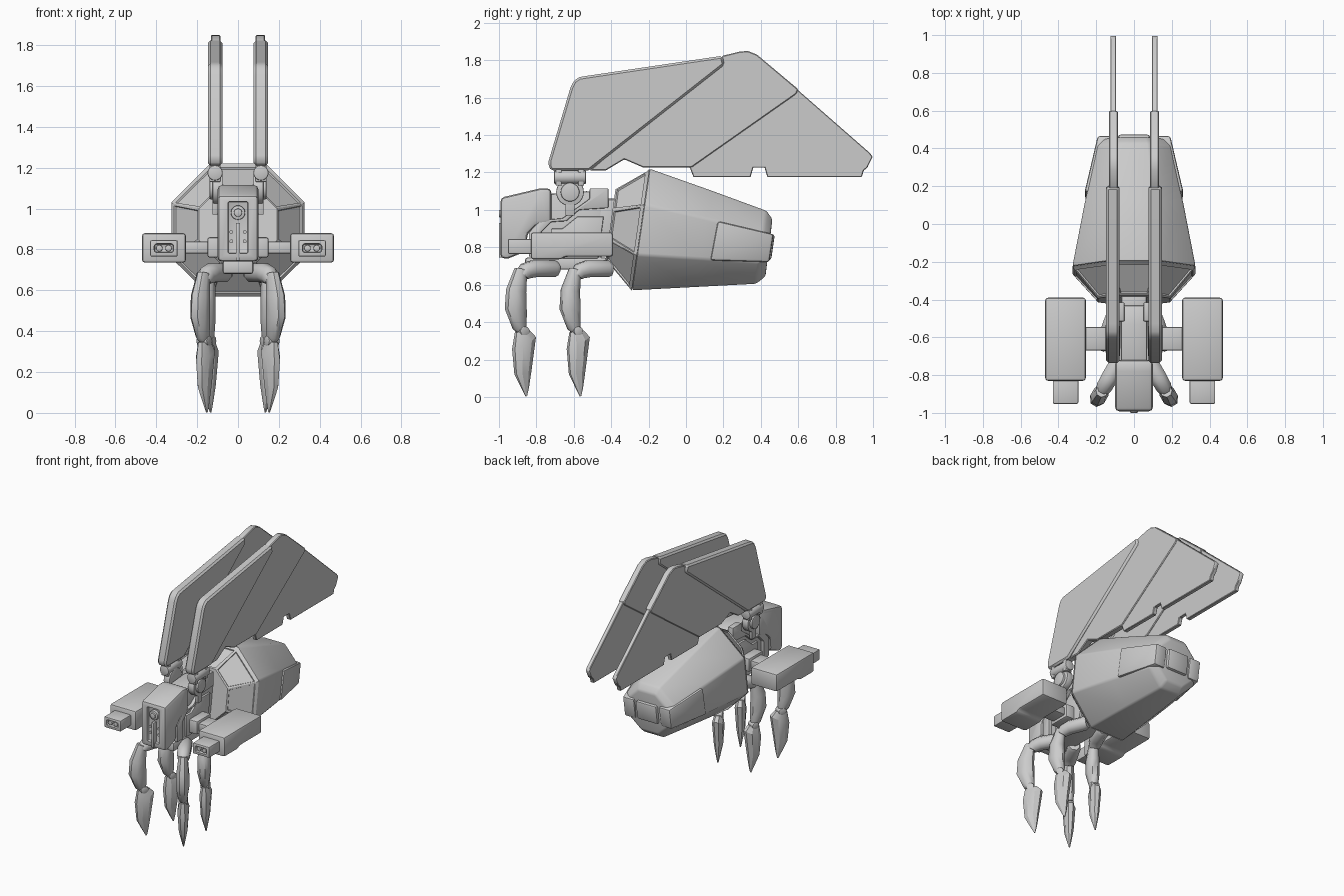
import bpy, bmesh, math
from mathutils import Matrix, Vector

smooth_angle = {}
cutters = []

def add(name, bm, bevel=0.0, mirror=False, seg=2, cut=None, angle=33):
    bmesh.ops.recalc_face_normals(bm, faces=bm.faces)
    me = bpy.data.meshes.new(name)
    bm.to_mesh(me)
    bm.free()
    ob = bpy.data.objects.new(name, me)
    bpy.context.collection.objects.link(ob)
    if bevel:
        m = ob.modifiers.new("bevel", 'BEVEL')
        m.width, m.segments, m.limit_method = bevel, seg, 'ANGLE'
        m.angle_limit = math.radians(28)
    if cut:
        m = ob.modifiers.new("recess", 'BOOLEAN')
        m.operation, m.object, m.solver = 'DIFFERENCE', cut, 'EXACT'
    if mirror:
        ob.modifiers.new("mirror", 'MIRROR').use_mirror_merge = False
    smooth_angle[ob.name] = angle
    return ob

def loft_bm(rings):
    bm = bmesh.new()
    vs = [[bm.verts.new(p) for p in r] for r in rings]
    n = len(vs[0])
    for a, b in zip(vs, vs[1:]):
        for i in range(n):
            bm.faces.new((a[i], a[(i + 1) % n], b[(i + 1) % n], b[i]))
    bm.faces.new(vs[0])
    bm.faces.new(vs[-1][::-1])
    return bm

def ring(top, bot, hw, c=0.42):
    # octagon standing between two side-view points (y, z)
    t, b = Vector((0, *top)), Vector((0, *bot))
    oct8 = [(c, 1), (1, c), (1, -c), (c, -1), (-c, -1), (-1, -c), (-1, c), (-c, 1)]
    return [(t + b) / 2 + (t - b) / 2 * v + Vector((hw * s, 0, 0)) for s, v in oct8]

def prism(name, pts, x0, x1, bevel=0.0, mirror=False, **k):
    # side-view outline extruded along x
    return add(name, loft_bm([[(x, y, z) for y, z in pts] for x in (x0, x1)]), bevel, mirror, **k)

def box(name, x, y, z, bevel=0.0, mirror=False, **k):
    return prism(name, [(y[0], z[0]), (y[1], z[0]), (y[1], z[1]), (y[0], z[1])], x[0], x[1], bevel, mirror, **k)

def cyl(name, c, r, depth, axis, bevel=0.0, mirror=False, n=24):
    bm = bmesh.new()
    bmesh.ops.create_cone(bm, cap_ends=True, segments=n, radius1=r, radius2=r, depth=depth)
    rot = Matrix.Rotation(math.pi / 2, 4, 'Y' if axis == 'X' else 'X')
    bm.transform(Matrix.Translation(c) @ rot)
    return add(name, bm, bevel, mirror)

def cutter(ob):
    ob.hide_render = True
    cutters.append(ob)
    return ob

# abdomen: tilted octagonal hull with a panelled front collar
wide = ((-0.195, 1.22), (-0.29, 0.57))
bm = loft_bm([ring((-0.377, 1.11), (-0.43, 0.735), 0.19), ring((-0.21, 1.205), (-0.30, 0.58), 0.318),
              ring(*wide, 0.326)])
panels = [f for f in bm.faces if len(f.verts) == 4 and f.calc_area() > 0.02]
bmesh.ops.recalc_face_normals(bm, faces=bm.faces)
bmesh.ops.inset_individual(bm, faces=panels, thickness=0.014, depth=0)
bmesh.ops.inset_individual(bm, faces=panels, thickness=0.005, depth=-0.008)
add("abdomen_collar", bm)
add("abdomen_hull", loft_bm([ring(*wide, 0.326), ring((0.13, 1.105), (0.05, 0.588), 0.262),
                             ring((0.43, 0.995), (0.375, 0.605), 0.195), ring((0.462, 0.95), (0.425, 0.645), 0.165)]),
    0.012, angle=50)

# exhaust blocks around the tail
bm = loft_bm([[(x, y, z) for x, y, z in r] for r in (
    [(0.15, 0.13, 0.73), (0.262, 0.13, 0.73), (0.262, 0.17, 0.94), (0.15, 0.17, 0.94)],
    [(0.10, 0.445, 0.72), (0.192, 0.445, 0.72), (0.192, 0.468, 0.87), (0.10, 0.468, 0.87)])])
add("tail_side_block", bm, 0.014, True)
prism("tail_centre_block", [(0.36, 0.73), (0.455, 0.73), (0.475, 0.87), (0.40, 0.87)], -0.085, 0.085, 0.014)

# thorax, neck and belly
prism("thorax", [(-0.80, 0.73), (-0.45, 0.73), (-0.46, 0.88), (-0.43, 1.08), (-0.53, 1.10), (-0.80, 1.08)],
      -0.07, 0.07, 0.012)
box("neck", (-0.07, 0.07), (-0.50, -0.36), (0.78, 1.06), 0.025)
box("belly_plate", (-0.075, 0.075), (-0.86, -0.42), (0.68, 0.745), 0.012)
prism("thorax_side_plate", [(-0.515, 1.115), (-0.415, 1.115), (-0.415, 1.01), (-0.57, 1.0), (-0.64, 0.94), (-0.72, 0.935),
      (-0.775, 0.88), (-0.775, 0.75), (-0.84, 0.75), (-0.84, 0.88), (-0.78, 0.945), (-0.66, 0.955), (-0.515, 1.06)],
      0.05, 0.095, 0.006, True)
prism("thorax_rear_plate", [(-0.72, 0.90), (-0.66, 0.90), (-0.58, 0.965), (-0.44, 0.965), (-0.47, 0.74), (-0.72, 0.74)],
      0.05, 0.085, 0.006, True)

# head with a recessed face plate
face_cut = cutter(box("face_cutter", (-0.05, 0.05), (-1.05, -0.968), (0.78, 1.035), 0.01))
prism("head", [(-0.992, 1.065), (-0.78, 1.115), (-0.72, 1.115), (-0.72, 0.93), (-0.80, 0.92), (-0.85, 0.87),
      (-0.85, 0.78), (-0.95, 0.74), (-0.992, 0.74)], -0.10, 0.10, 0.022, cut=face_cut)
cyl("eye_ring", (0, -0.975, 0.98), 0.035, 0.03, 'Y', 0.005)
cyl("eye_lens", (0, -0.985, 0.98), 0.02, 0.03, 'Y', 0.004)
box("face_bar", (-0.011, 0.011), (-1.0, -0.96), (0.745, 0.93), 0.004)
for i, z in enumerate((0.84, 0.885)):
    cyl(f"face_stud_{i}", (0.033, -0.97, z), 0.009, 0.016, 'Y', 0, True, 12)

# side pods with twin muzzles
slot = cutter(box("muzzle_cutter", (0.315, 0.41), (-1.0, -0.93), (0.785, 0.828), 0.012))
prism("pod_body", [(-0.83, 0.735), (-0.67, 0.735), (-0.645, 0.75), (-0.39, 0.75), (-0.39, 0.88), (-0.83, 0.88)],
      0.255, 0.47, 0.015, True)
box("pod_muzzle", (0.295, 0.43), (-0.952, -0.80), (0.765, 0.845), 0.008, True, cut=slot)
for i, x in enumerate((0.34, 0.385)):
    cyl(f"muzzle_bore_{i}", (x, -0.937, 0.806), 0.016, 0.02, 'Y', 0.003, True, 16)
box("pod_arm", (0.14, 0.27), (-0.67, -0.545), (0.78, 0.84), 0.01, True)
box("pod_shoulder", (0.06, 0.15), (-0.69, -0.525), (0.76, 0.86), 0.012, True)

# wing hinges
cyl("hinge_disc", (0.10, -0.62, 1.095), 0.074, 0.05, 'X', 0.006, True, 32)
cyl("hinge_cap", (0.115, -0.62, 1.095), 0.05, 0.05, 'X', 0.006, True, 32)
cyl("hinge_barrel", (0.112, -0.62, 1.175), 0.037, 0.17, 'Y', 0.006, True)
for i, y in enumerate((-0.685, -0.565)):
    box(f"hinge_clamp_{i}", (0.085, 0.14), (y - 0.012, y + 0.02), (1.13, 1.225), 0.005, True)
box("hinge_strut", (0.10, 0.125), (-0.645, -0.595), (0.97, 1.10), 0.004, True)

# wings: three overlapping plates, thinner toward the rear
prism("wing_front_plate", [(-0.735, 1.26), (-0.618, 1.653), (-0.60, 1.69), (-0.57, 1.71), (-0.527, 1.717), (0.195, 1.824),
      (0.206, 1.776), (-0.516, 1.21), (-0.719, 1.21), (-0.735, 1.23)], 0.077, 0.147, 0.012, True, seg=1)
prism("wing_middle_plate", [(-0.516, 1.21), (0.1, 1.75), (0.2, 1.825), (0.285, 1.846), (0.33, 1.85), (0.38, 1.83),
      (0.6, 1.645), (0.59, 1.62), (0.03, 1.227), (-0.23, 1.227), (-0.33, 1.27), (-0.43, 1.21)],
      0.086, 0.132, 0.005, True, seg=1)
prism("wing_rear_plate", [(0.4, 1.7), (0.5, 1.727), (0.98, 1.307), (0.998, 1.285), (0.97, 1.227), (0.95, 1.21),
      (0.94, 1.175), (0.435, 1.175), (0.42, 1.227), (0.36, 1.227), (0.345, 1.175), (0.04, 1.175), (0.02, 1.227),
      (-0.1, 1.227)], 0.094, 0.125, 0.004, True, seg=1)

# legs: hip, thigh and claw, drawn in side view then yawed outward
leg_parts = {
    "hip": [((0.03, 0.72), (0.03, 0.65), 0.036), ((0.01, 0.73), (0.01, 0.64), 0.045), ((-0.10, 0.73), (-0.09, 0.64), 0.045),
            ((-0.155, 0.71), (-0.12, 0.635), 0.042), ((-0.188, 0.665), (-0.13, 0.63), 0.032)],
    "thigh": [((-0.19, 0.69), (-0.135, 0.675), 0.03), ((-0.233, 0.576), (-0.143, 0.56), 0.042),
              ((-0.24, 0.47), (-0.14, 0.46), 0.042), ((-0.2, 0.363), (-0.138, 0.39), 0.03),
              ((-0.17, 0.336), (-0.14, 0.36), 0.02)],
    "claw": [((-0.19, 0.345), (-0.12, 0.355), 0.025), ((-0.202, 0.256), (-0.09, 0.32), 0.038),
             ((-0.192, 0.123), (-0.112, 0.14), 0.028), ((-0.155, 0.04), (-0.122, 0.05), 0.012),
             ((-0.137, 0.002), (-0.13, 0.006), 0.004)]}
for leg, x, y, yaw in (("front", 0.075, -0.72, 30), ("rear", 0.08, -0.43, 22)):
    a = math.radians(yaw)
    mat = (Matrix.Translation((x, y, 0)) @ Matrix.Rotation(a, 4, 'Z') @ Matrix.Diagonal((1, 1 / math.cos(a), 1, 1)))
    for part, rows in leg_parts.items():
        bm = loft_bm([ring(*r) for r in rows])
        bm.transform(mat)
        add(f"{leg}_leg_{part}", bm, mirror=True, angle=30 if part == "claw" else 48)
    bm = bmesh.new()
    bmesh.ops.create_cone(bm, cap_ends=True, segments=16, radius1=0.025, radius2=0.025, depth=0.06)
    bm.transform(mat @ Matrix.Translation((0, -0.155, 0.352)) @ Matrix.Rotation(math.pi / 2, 4, 'Y'))
    add(f"{leg}_leg_knee", bm, 0.004, True)

# bake modifiers, drop cutters, then smooth by angle
bpy.context.view_layer.update()
bpy.ops.object.select_all(action='SELECT')
bpy.context.view_layer.objects.active = bpy.data.objects["head"]
bpy.ops.object.convert(target='MESH')
for c in cutters:
    bpy.data.objects.remove(c)
for ob in list(bpy.context.collection.objects):
    bpy.ops.object.select_all(action='DESELECT')
    ob.select_set(True)
    bpy.context.view_layer.objects.active = ob
    bpy.ops.object.shade_smooth_by_angle(angle=math.radians(smooth_angle.get(ob.name, 33)))
